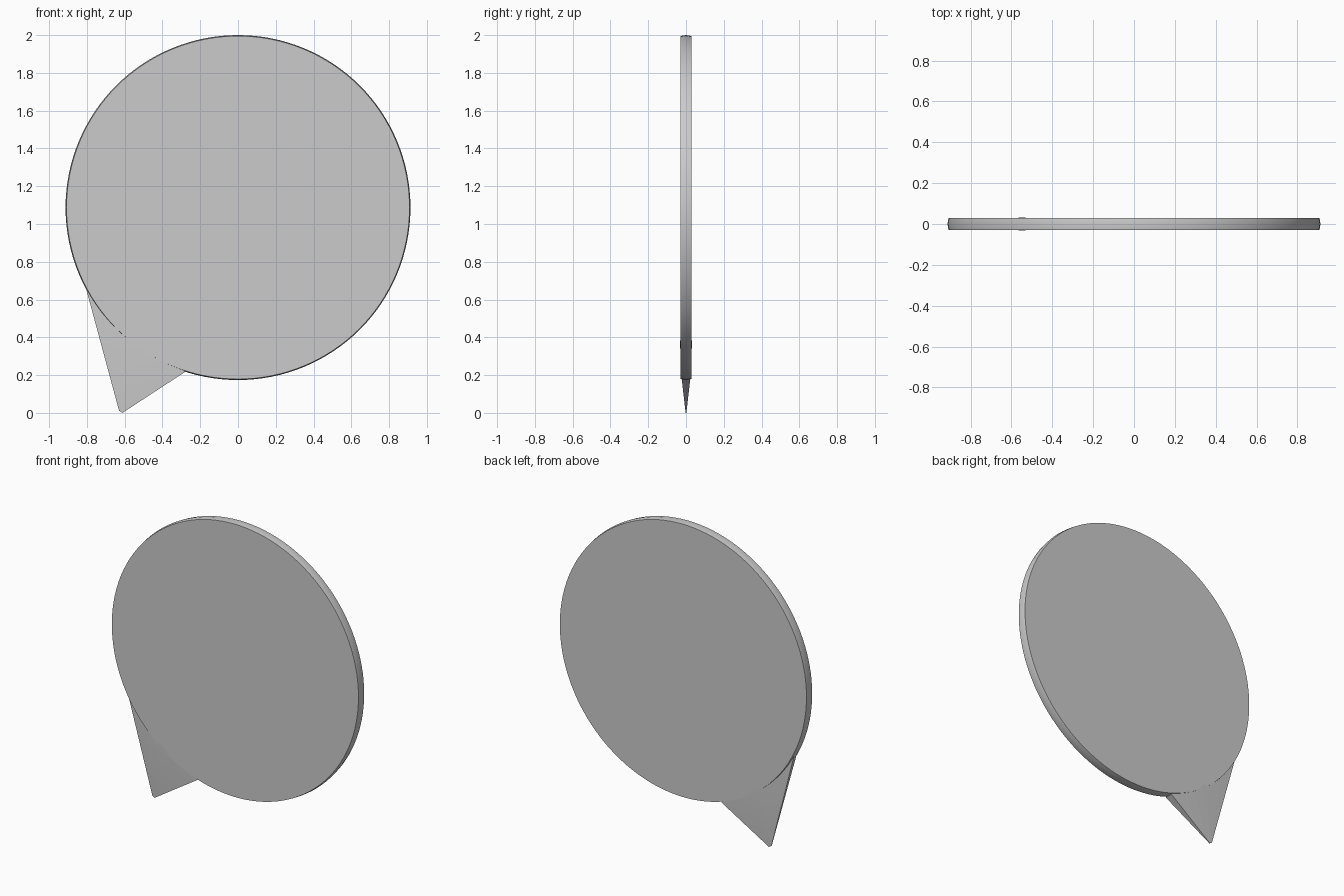
import bpy, bmesh, math

if "Cube" in bpy.data.objects:
    bpy.data.objects.remove(bpy.data.objects["Cube"])

R, CZ, H = 0.913, 1.087, 0.03


def finish(name, bm):
    bmesh.ops.recalc_face_normals(bm, faces=bm.faces)
    me = bpy.data.meshes.new(name)
    bm.to_mesh(me)
    bm.free()
    ob = bpy.data.objects.new(name, me)
    bpy.context.collection.objects.link(ob)
    bpy.ops.object.select_all(action='DESELECT')
    bpy.context.view_layer.objects.active = ob
    ob.select_set(True)
    bpy.ops.object.shade_smooth_by_angle(angle=math.radians(30))
    return ob


# round bubble disc: rings with a faintly crowned rim
bm = bmesh.new()
N = 128
rings = []
for r, y in ((R - 0.005, -H), (R, 0), (R - 0.005, H)):
    rings.append([bm.verts.new((r * math.cos(2 * math.pi * i / N), y,
                                CZ + r * math.sin(2 * math.pi * i / N)))
                  for i in range(N)])
for a, b in zip(rings, rings[1:]):
    for i in range(N):
        j = (i + 1) % N
        bm.faces.new((a[i], a[j], b[j], b[i]))
bm.faces.new(rings[0])
bm.faces.new(rings[2])
finish("bubble_disc", bm)

# pointed tail: mirrored front and back outlines, thin at the tip
# x, z, half thickness
outline = [(-0.63, 0.012, 0.002), (-0.612, 0.0, 0.002), (-0.28, 0.217, 0.027),
           (-0.50, 0.56, 0.026), (-0.805, 0.66, 0.014)]
ridge = (-0.56, 0.36, 0.031)
bm = bmesh.new()
sides = []
for s in (-1, 1):
    ring = [bm.verts.new((x, s * t, z)) for x, z, t in outline]
    mid = bm.verts.new((ridge[0], s * ridge[2], ridge[1]))
    for i in range(len(ring)):
        bm.faces.new((ring[i], ring[(i + 1) % len(ring)], mid))
    sides.append(ring)
front, back = sides
for i in range(len(front)):
    j = (i + 1) % len(front)
    bm.faces.new((front[i], front[j], back[j], back[i]))
finish("bubble_tail", bm)
